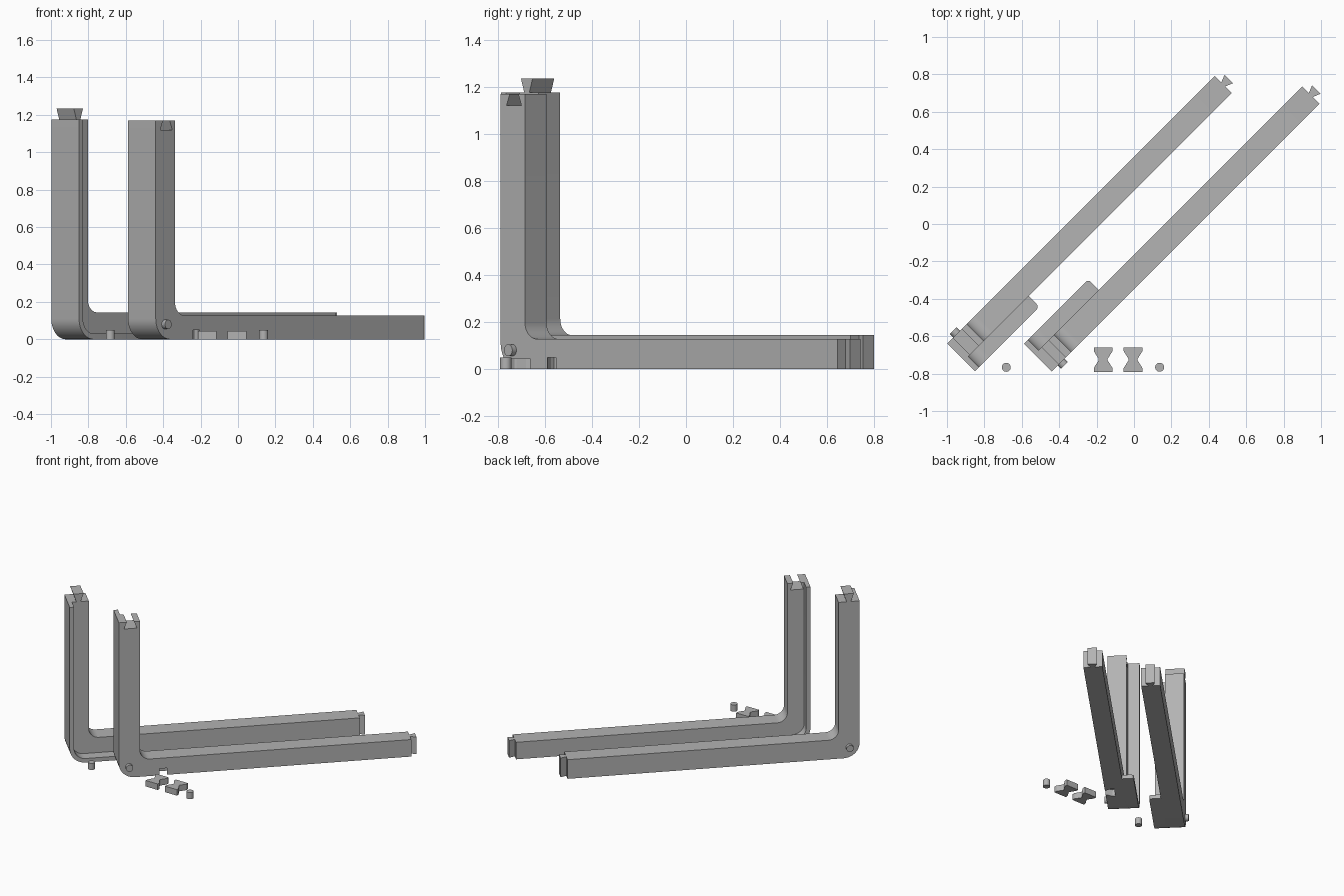
import bpy, bmesh, math
from mathutils import Vector

cube = bpy.data.objects.get("Cube")
if cube:
    bpy.data.objects.remove(cube, do_unlink=True)

grey = bpy.data.materials.new("plain_grey")
grey.use_nodes = True
colour = (0.45, 0.45, 0.45, 1)
grey.diffuse_color = colour
grey.node_tree.nodes["Principled BSDF"].inputs["Base Color"].default_value = colour

# Brackets lie on the diagonal: U runs along the arm, V across it
U = Vector((1, 1, 0)).normalized()
V = Vector((1, -1, 0)).normalized()
Z = Vector((0, 0, 1))


def prism(name, profile, axes, origin, depth, bevel_edge=None, bevel=0.02):
    """Extrude a 2D profile, given in the first two axes, along the third."""
    a, b, c = axes
    bm = bmesh.new()
    verts = [bm.verts.new(origin + a * p + b * q) for p, q in profile]
    face = bm.faces.new(verts)
    new = bmesh.ops.extrude_face_region(bm, geom=[face])["geom"]
    bmesh.ops.translate(bm, vec=c * depth,
                        verts=[g for g in new if isinstance(g, bmesh.types.BMVert)])
    if bevel_edge:
        edges = [e for e in bm.edges if all(bevel_edge(v.co) for v in e.verts)]
        bmesh.ops.bevel(bm, geom=edges, offset=bevel, segments=4, profile=0.5,
                        affect='EDGES')
    bmesh.ops.recalc_face_normals(bm, faces=bm.faces)
    mesh = bpy.data.meshes.new(name)
    bm.to_mesh(mesh)
    bm.free()
    mesh.materials.append(grey)
    obj = bpy.data.objects.new(name, mesh)
    bpy.context.collection.objects.link(obj)
    return obj


def smooth(obj):
    bpy.ops.object.select_all(action='DESELECT')
    obj.select_set(True)
    bpy.context.view_layer.objects.active = obj
    bpy.ops.object.shade_smooth_by_angle(angle=math.radians(30))


def arc(cx, cy, r, start, end, steps=12):
    angles = [math.radians(start + (end - start) * i / steps) for i in range(steps + 1)]
    return [(cx + r * math.cos(t), cy + r * math.sin(t)) for t in angles]


def l_profile(length, height, arm, post, outer, inner, joint=()):
    """Side outline of an L with a rounded heel and a filleted inner corner."""
    return ([(0, height)] + arc(outer, outer, outer, 180, 270)
            + [(length, 0), (length, arm)]
            + arc(post + inner, arm + inner, inner, 270, 180)
            + [(post, height)] + list(joint))


def dovetail(centre, base, reach, root, tip):
    """Four points of a dovetail, ordered from high to low along the edge."""
    return [(centre + root / 2, base), (centre + tip / 2, base + reach),
            (centre - tip / 2, base + reach), (centre - root / 2, base)]


def bracket(name, heel, outer_v, side, length, height, arm, post, joint):
    """side is the V direction from the outer face towards the lip."""
    width, total = 0.13, 0.21
    across = V * side
    start = U * heel + V * outer_v
    smooth(prism(name + "_body", l_profile(length, height, arm, post, 0.11, 0.07, joint),
                 (U, Z, across), start, width))
    # Thin lip along the back and underside, rounded at its free corner
    lip_end = heel + 0.486
    lip_edge = outer_v + side * total
    smooth(prism(name + "_lip", l_profile(0.486, height, 0.03, 0.03, 0.11, 0.08),
                 (U, Z, across), start + across * width, total - width,
                 lambda co: abs(co.dot(U) - lip_end) < 1e-3
                 and abs(co.dot(V) - lip_edge) < 1e-3))
    # Dovetail on the end of the arm
    prism(name + "_arm_tail", dovetail(width / 2, 0, 0.042, 0.03, 0.064),
          (across, U, Z), start + U * length, arm)
    # Round peg on the outer heel
    smooth(prism(name + "_peg", arc(0.07, 0.08, 0.025, 0, 345, 23),
                 (U, Z, across), start - across * 0.025, 0.035))
    return bpy.data.objects[name + "_body"]


bracket("left_bracket", -1.157, -0.255, 1, 2.022, 1.175, 0.144, 0.146,
        dovetail(0.075, 1.175, 0.06, 0.03, 0.07))
body = bracket("right_bracket", -0.868, 0.246, -1, 2.024, 1.17, 0.128, 0.146,
               dovetail(0.08, 1.17, -0.05, 0.05, 0.09))

# Half bow-tie socket under the outer edge of the right bracket
cutter = prism("socket_cutter",
               [(-0.022, -0.01), (-0.026, 0), (-0.05, 0.045), (-0.05, 0.065),
                (0.05, 0.065), (0.05, 0.045), (0.026, 0), (0.022, -0.01)],
               (U, -V, Z), U * -0.562 + V * 0.246 - Z * 0.02, 0.07)
cut = body.modifiers.new("socket", 'BOOLEAN')
cut.operation = 'DIFFERENCE'
cut.solver = 'EXACT'
cut.object = cutter
bpy.context.view_layer.objects.active = body
bpy.ops.object.modifier_apply(modifier=cut.name)
bpy.data.objects.remove(cutter, do_unlink=True)

# Loose bow-tie keys and pins on the ground
X, Y = Vector((1, 0, 0)), Vector((0, 1, 0))
half = [(0.05, -0.065), (0.05, -0.045), (0.024, -0.004),
        (0.024, 0.004), (0.05, 0.045), (0.05, 0.065)]
bow_tie = half + [(-x, y) for x, y in reversed(half)]
for i, x in enumerate((-0.165, -0.005)):
    prism(f"bow_tie_key_{i + 1}", bow_tie, (X, Y, Z), Vector((x, -0.725, 0)), 0.045)
for i, x in enumerate((-0.683, 0.137)):
    smooth(prism(f"loose_pin_{i + 1}", arc(0, 0, 0.024, 0, 345, 23),
                 (X, Y, Z), Vector((x, -0.766, 0)), 0.05))
